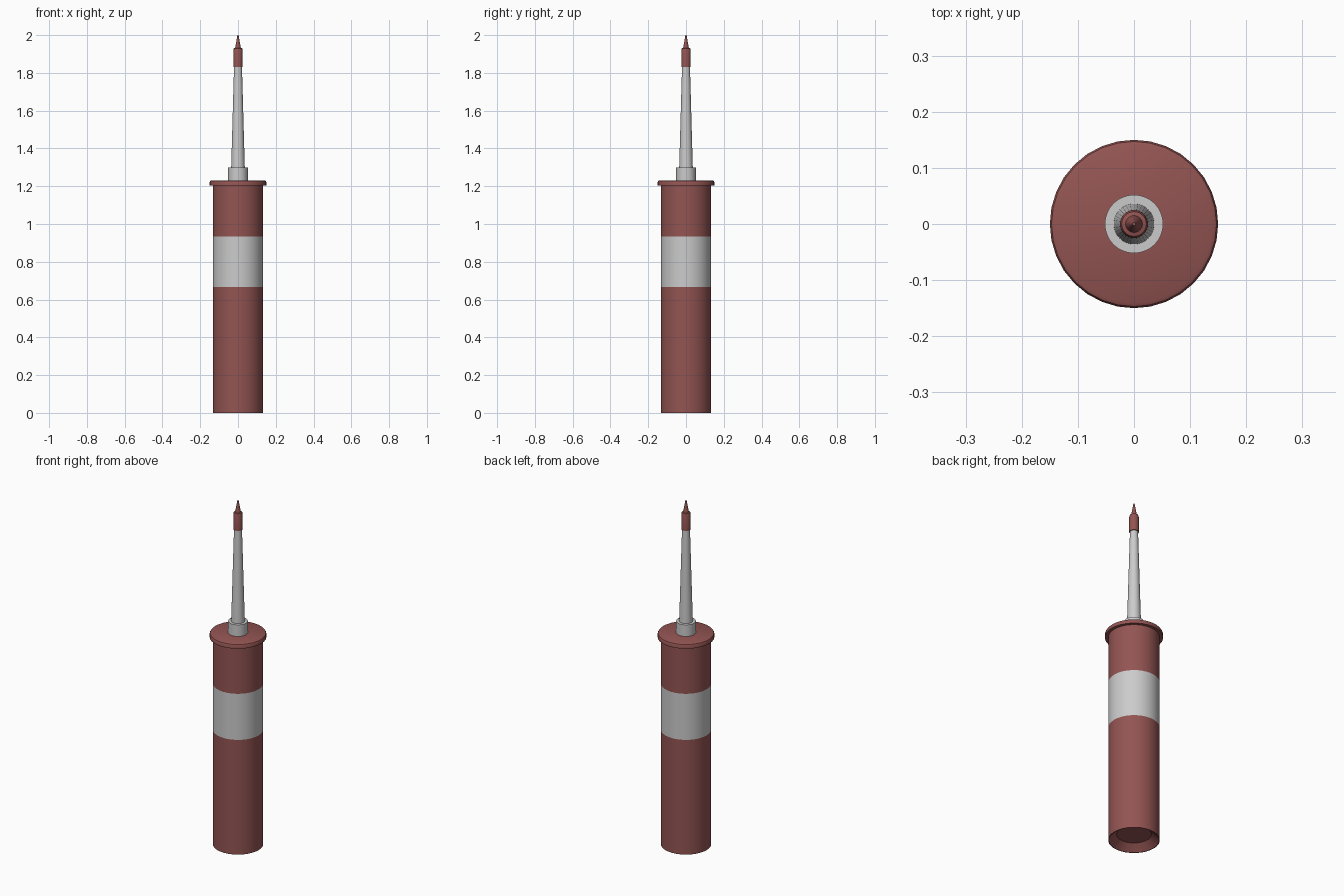
import bpy, bmesh, math

if "Cube" in bpy.data.objects:
    bpy.data.objects.remove(bpy.data.objects["Cube"])

red = bpy.data.materials.new("dull_red")
red.diffuse_color = (0.29, 0.09, 0.085, 1)
red.use_nodes = True
red.node_tree.nodes["Principled BSDF"].inputs["Base Color"].default_value = red.diffuse_color


def lathe(name, profile, mat=None, sides=32):
    """Spin (radius, z) points around the z axis; radius 0 makes a pole."""
    bm = bmesh.new()
    rings = []
    for r, z in profile:
        if r == 0:
            rings.append([bm.verts.new((0, 0, z))])
        else:
            rings.append([bm.verts.new((r * math.cos(2 * math.pi * i / sides),
                                        r * math.sin(2 * math.pi * i / sides), z))
                          for i in range(sides)])
    for a, b in zip(rings, rings[1:]):
        for i in range(sides):
            j = (i + 1) % sides
            quad = [a[i % len(a)], a[j % len(a)], b[j % len(b)], b[i % len(b)]]
            bm.faces.new(list(dict.fromkeys(quad)))
    me = bpy.data.meshes.new(name)
    bm.to_mesh(me)
    bm.free()
    ob = bpy.data.objects.new(name, me)
    bpy.context.collection.objects.link(ob)
    if mat:
        me.materials.append(mat)
    bpy.ops.object.select_all(action='DESELECT')
    ob.select_set(True)
    bpy.context.view_layer.objects.active = ob
    bpy.ops.object.shade_smooth_by_angle(angle=math.radians(30))
    return ob


R = 0.133
# Tube: recessed base, label band and upper wall
lathe("tube_lower", [(0, 0.035), (0.09, 0.035), (R - 0.003, 0), (R, 0), (R, 0.667)], red)
lathe("label_band", [(R, 0.667), (R, 0.935)])
lathe("tube_upper", [(R, 0.935), (R, 1.205)], red)

# Crimped end cap with a rounded upper rim
lathe("end_cap", [(R, 1.205), (0.15, 1.205), (0.15, 1.222), (0.147, 1.228),
                  (0.141, 1.231), (0, 1.231)], red)

# Nozzle collar and tapered nozzle
lathe("nozzle_collar", [(0.052, 1.231), (0.052, 1.298), (0, 1.298)])
lathe("nozzle", [(0.036, 1.298), (0.021, 1.832)])

# Pointed nozzle cap
lathe("nozzle_tip", [(0, 1.832), (0.025, 1.832), (0.025, 1.92), (0.022, 1.93),
                     (0.015, 1.932), (0.003, 2.0), (0, 2.0)], red)
